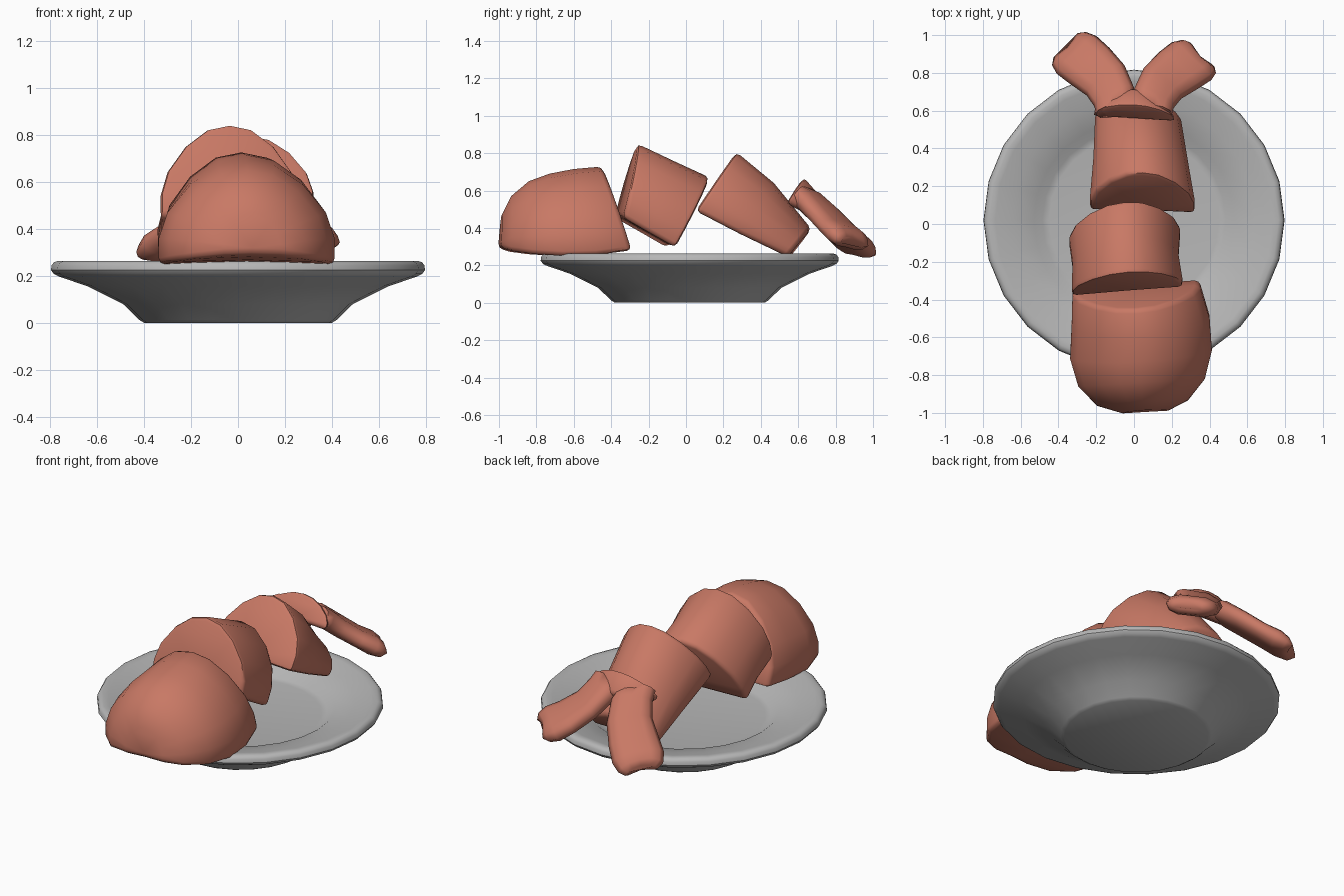
import bpy, bmesh, math
from mathutils import Vector

if "Cube" in bpy.data.objects:
    bpy.data.objects.remove(bpy.data.objects["Cube"])


def material(name, rgb):
    m = bpy.data.materials.new(name)
    m.diffuse_color = (*rgb, 1)
    m.use_nodes = True
    m.node_tree.nodes["Principled BSDF"].inputs["Base Color"].default_value = m.diffuse_color
    return m


SALMON = material("cooked salmon red", (0.58, 0.19, 0.13))
GREY = material("plate grey", (0.47, 0.47, 0.47))


def finish(name, bm, mat, bevel=0.0, smooth=40):
    bmesh.ops.recalc_face_normals(bm, faces=bm.faces[:])
    if bevel:
        sharp = [e for e in bm.edges if e.calc_face_angle(0) > math.radians(50)]
        bmesh.ops.bevel(bm, geom=sharp, offset=bevel, segments=2, profile=0.5,
                        affect='EDGES', clamp_overlap=True)
    me = bpy.data.meshes.new(name)
    bm.to_mesh(me)
    bm.free()
    me.materials.append(mat)
    ob = bpy.data.objects.new(name, me)
    bpy.context.collection.objects.link(ob)
    bpy.ops.object.select_all(action='DESELECT')
    ob.select_set(True)
    bpy.context.view_layer.objects.active = ob
    bpy.ops.object.shade_smooth_by_angle(angle=math.radians(smooth))
    return ob


def loft(name, rings, bevel, smooth):
    bm = bmesh.new()
    loops = [[bm.verts.new(p) for p in r] for r in rings]
    n = len(loops[0])
    for a, b in zip(loops, loops[1:]):
        for i in range(n):
            j = (i + 1) % n
            bm.faces.new((a[i], a[j], b[j], b[i]))
    bm.faces.new(loops[0])
    bm.faces.new(loops[-1])
    return finish(name, bm, SALMON, bevel, smooth)


# Arched section with a flat underside: u across, v up
half = [(1, 0), (1.0, 0.25), (0.9, 0.5), (0.64, 0.77), (0.32, 0.95)]
ARCH = half + [(0, 1)] + [(-u, v) for u, v in reversed(half)] + [(0, 0.02)]


def arch_piece(name, sections, yaw, bevel=0.025):
    # section: bottom y, bottom z, top y, top z, centre x, half width
    rings = []
    for by, bz, ty, tz, cx, hw in sections:
        rings.append([Vector((cx + u * hw, by + yaw * u * hw + v * (ty - by),
                              bz + v * (tz - bz))) for u, v in ARCH])
    return loft(name, rings, bevel, 48)


# Plate: turned profile with a shallow wide rim and a slightly sunken well
profile = [(0, 0), (0.40, 0), (0.42, 0.012), (0.49, 0.08), (0.64, 0.155), (0.765, 0.198),
           (0.785, 0.208), (0.797, 0.225), (0.794, 0.245), (0.784, 0.258), (0.765, 0.264),
           (0.735, 0.26), (0.64, 0.234), (0.53, 0.204),
           (0.485, 0.171), (0.45, 0.166), (0, 0.166)]
bm = bmesh.new()
vs = [bm.verts.new((r, 0.02, z)) for r, z in profile]
es = [bm.edges.new(p) for p in zip(vs, vs[1:])]
bmesh.ops.spin(bm, geom=vs + es, cent=(0, 0.02, 0), axis=(0, 0, 1),
               angle=math.tau, steps=24, use_merge=False)
bmesh.ops.remove_doubles(bm, verts=bm.verts[:], dist=1e-4)
finish("plate", bm, GREY, 0, 40)

# Rounded front chunk
arch_piece("front_chunk", [
    (-0.31, 0.28, -0.45, 0.728, 0.01, 0.335),
    (-0.50, 0.255, -0.60, 0.715, 0.035, 0.365),
    (-0.68, 0.25, -0.73, 0.69, 0.037, 0.375),
    (-0.84, 0.26, -0.84, 0.65, 0.04, 0.335),
    (-0.95, 0.275, -0.935, 0.57, 0.045, 0.24),
    (-0.997, 0.29, -0.985, 0.47, 0.06, 0.12)], 0.06)

# Two middle slices, leaning back
arch_piece("middle_slice", [
    (-0.36, 0.455, -0.26, 0.85, -0.035, 0.295),
    (-0.22, 0.375, -0.06, 0.755, -0.045, 0.28),
    (-0.08, 0.295, 0.125, 0.67, -0.05, 0.295)], 0.08)
arch_piece("rear_slice", [
    (0.06, 0.49, 0.27, 0.805, 0.045, 0.28),
    (0.30, 0.365, 0.47, 0.64, 0.035, 0.25),
    (0.55, 0.245, 0.67, 0.395, 0.02, 0.225)], -0.03)

# Tail root
arch_piece("tail_root", [
    (0.55, 0.53, 0.63, 0.67, 0.0, 0.22),
    (0.65, 0.475, 0.72, 0.565, 0.0, 0.15)], -0.06)

# Tail fins: flattened rounded section
quarter = [(0.85, 0.65), (0.5, 0.95), (0.0, 0.95), (-0.5, 0.95), (-0.85, 0.65)]
FIN = [(1, 0)] + quarter + [(-1, 0)] + [(u, -v) for u, v in reversed(quarter)]


def fin(name, s, lift, back):
    # station: centre, half-width vector, half thickness, notch depth
    stations = [((0.10, 0.60, 0.58), (-0.10, 0.02, 0.0), 0.055, 0),
                ((0.105, 0.67, 0.53), (-0.105, 0.05, 0.0), 0.06, 0),
                ((0.15, 0.755, 0.45), (-0.10, 0.08, -0.01), 0.055, 0),
                ((0.235, 0.83, 0.37), (-0.105, 0.095, -0.02), 0.052, 0),
                ((0.295, 0.875, 0.325), (-0.105, 0.10, -0.025), 0.058, 0.015),
                ((0.33, 0.90, 0.295), (-0.09, 0.088, -0.02), 0.048, 0.025),
                ((0.345, 0.912, 0.282), (-0.065, 0.065, -0.015), 0.025, 0.03)]
    d = Vector((0.52, 0.6, -0.5)).normalized()
    rings = []
    for i, (c, U, t, notch) in enumerate(stations):
        U = Vector(U)
        V = U.cross(d).normalized() * t
        ring = []
        f = i / (len(stations) - 1)
        for u, v in FIN:
            p = Vector(c) + U * u + V * v + d * notch * u * u
            ring.append(Vector((s * p.x, p.y + back * f, p.z + lift * f)))
        rings.append(ring)
    loft(name, rings, 0, 85)


fin("left_tail_fin", -1, 0.0, 0.015)
fin("right_tail_fin", 1, 0.05, -0.035)
